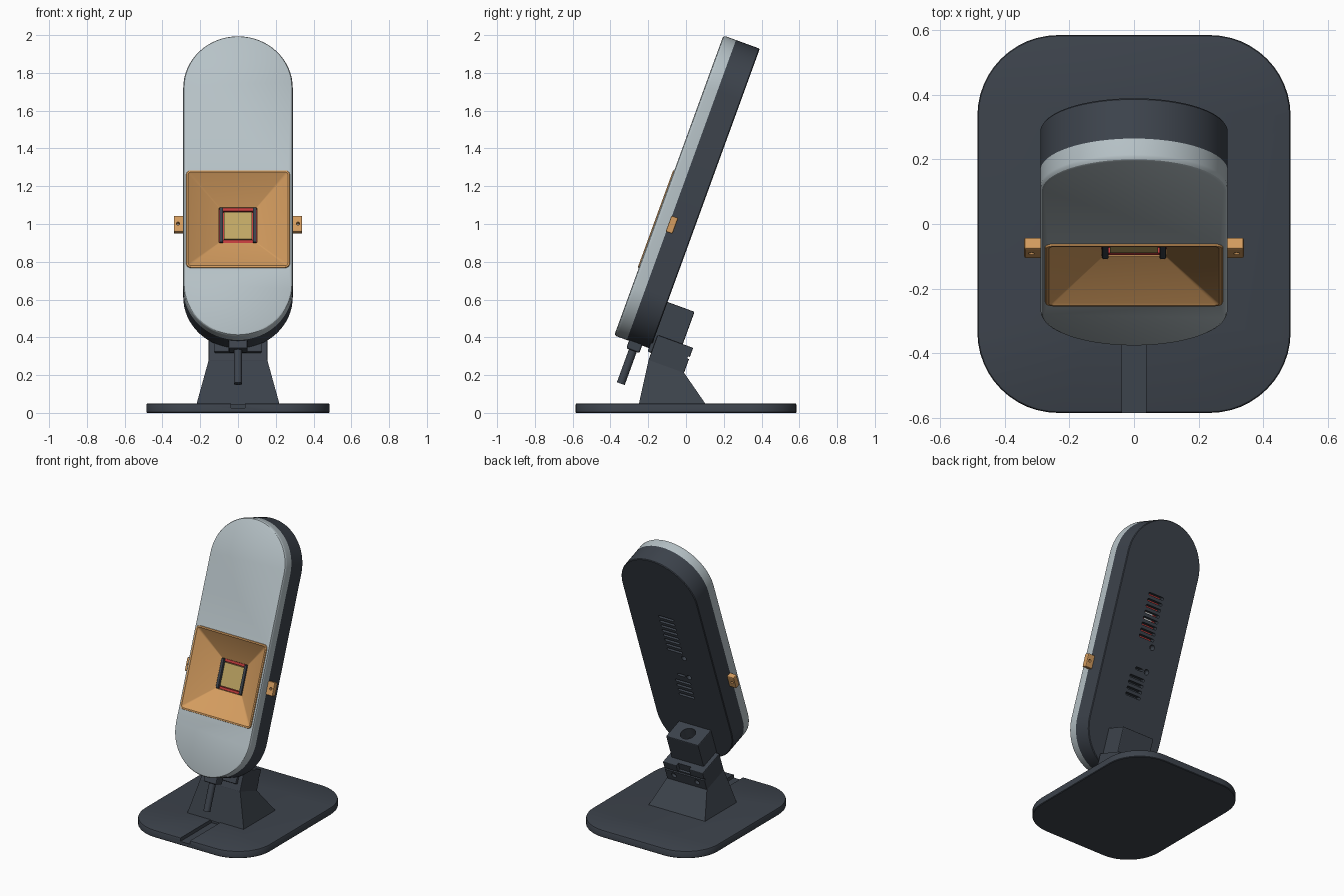
import bpy, bmesh, math
from mathutils import Matrix, Vector

if "Cube" in bpy.data.objects:
    bpy.data.objects.remove(bpy.data.objects["Cube"])

# Tilted frame of the body: x across, y into the body, z along its length
TILT = Matrix.Translation((0, -0.38, 0.41)) @ Matrix.Rotation(math.radians(-20), 4, 'X')
FLAT = Matrix.Identity(4)


def material(name, rgb):
    m = bpy.data.materials.new(name)
    m.diffuse_color = (*rgb, 1)
    m.use_nodes = True
    m.node_tree.nodes["Principled BSDF"].inputs["Base Color"].default_value = m.diffuse_color
    return m


DARK = material("charcoal plastic", (0.046, 0.056, 0.072))
GREY = material("pale grey plastic", (0.47, 0.54, 0.57))
ORANGE = material("orange plastic", (0.66, 0.335, 0.115))
RED = material("red board", (0.53, 0.045, 0.045))
TAN = material("tan sensor", (0.53, 0.39, 0.13))
WHITE = material("white chip", (0.75, 0.75, 0.75))


def loft(name, loops, mat, frame=TILT, caps=(True, True), smooth=True):
    """Skin a sequence of equal-length closed loops."""
    bm = bmesh.new()
    rings = [[bm.verts.new(frame @ Vector(p)) for p in loop] for loop in loops]
    n = len(rings[0])
    for a, b in zip(rings, rings[1:]):
        for i in range(n):
            bm.faces.new((a[i], a[(i + 1) % n], b[(i + 1) % n], b[i]))
    if caps[0]:
        bm.faces.new(rings[0][::-1])
    if caps[1]:
        bm.faces.new(rings[-1])
    bmesh.ops.recalc_face_normals(bm, faces=bm.faces)
    me = bpy.data.meshes.new(name)
    bm.to_mesh(me)
    bm.free()
    me.materials.append(mat)
    ob = bpy.data.objects.new(name, me)
    bpy.context.collection.objects.link(ob)
    if smooth:
        activate(ob)
        bpy.ops.object.shade_smooth_by_angle(angle=math.radians(30))
    return ob


def activate(ob):
    bpy.ops.object.select_all(action='DESELECT')
    ob.select_set(True)
    bpy.context.view_layer.objects.active = ob


def rounded(hx, hy, r, seg=6):
    """Points of a rounded rectangle around the origin."""
    pts = []
    for k, (sx, sy) in enumerate(((1, 1), (-1, 1), (-1, -1), (1, -1))):
        for i in range(seg + 1):
            a = math.pi / 2 * (k + i / seg)
            pts.append((sx * (hx - r) + r * math.cos(a), sy * (hy - r) + r * math.sin(a)))
    return pts


def upright(pts, y, cz, cx=0):
    return [(a + cx, y, b + cz) for a, b in pts]


def level(pts, z, cy=0):
    return [(a, b + cy, z) for a, b in pts]


def box(name, x, y, z, mat, frame=TILT, bevel=0):
    c = [(x[0], y[0]), (x[1], y[0]), (x[1], y[1]), (x[0], y[1])]
    ob = loft(name, [[(a, b, h) for a, b in c] for h in z], mat, frame, smooth=False)
    if bevel:
        mod = ob.modifiers.new("bevel", 'BEVEL')
        mod.width, mod.segments = bevel, 2
        activate(ob)
        bpy.ops.object.modifier_apply(modifier="bevel")
    return ob


def cut(target, *cutters):
    for c in cutters:
        mod = target.modifiers.new("cut", 'BOOLEAN')
        mod.object, mod.solver = c, 'EXACT'
        activate(target)
        bpy.ops.object.modifier_apply(modifier="cut")
        bpy.data.objects.remove(c)


# Body: pale front panel and dark back shell, both pill shaped
LEN, CZ, HORN = 0.845, 0.845, 0.655


def pill(inset, y):
    r = 0.29 - inset
    return upright(rounded(r, LEN - inset, r - 0.0005, 16), y, CZ)


panel = loft("front_panel", [pill(0.012, 0), pill(0.005, 0.004), pill(0.001, 0.011),
                             pill(0, 0.018), pill(0, 0.071)], GREY)
shell = loft("back_shell", [pill(0, 0.071), pill(0, 0.2), pill(0.004, 0.205)], DARK)
for part in (panel, shell):
    cut(part, box("cutter", (-.266, .266), (-.05, .132), (HORN - .266, HORN + .266), part.data.materials[0]))

# Vents in the back: an upper and a lower stack of slots, each with a round hole
vents = [(0, 1.19 - i * 0.04, 0.06) for i in range(8)] + [(0, 0.64 - i * 0.04, 0.06) for i in range(4)]
vents += [(-0.06, 0.865, 0.018), (-0.06, 0.70, 0.018), (0.0, 0.70, 0.03)]
for x, z, half in vents:
    hz = 0.018 if half == 0.018 else 0.009
    pts = rounded(half, hz, hz * 0.95, 4)
    cut(shell, loft("cutter", [upright(pts, y, z, x) for y in (0.165, 0.3)], DARK, smooth=False))
box("circuit_board", (-0.09, 0.09), (0.164, 0.169), (0.88, 1.24), RED)
box("board_chip", (-0.03, 0.03), (0.168, 0.172), (1.02, 1.09), WHITE)

# Square horn: rounded rim funnelling to the sensor
rim = [(0.27, 0.02, 0.025), (0.275, 0.0, 0.025), (0.273, -0.006, 0.025), (0.264, -0.006, 0.016),
       (0.258, 0.0, 0.012), (0.1, 0.095, 0.004), (0.1, 0.125, 0.004)]
loft("horn", [upright(rounded(h, h, r, 4), y, HORN) for h, y, r in rim], ORANGE, caps=(False, False))

# Sensor at the throat of the horn
box("sensor_board", (-.1, .1), (.118, .126), (HORN - .1, HORN + .1), RED)
box("sensor", (-.075, .075), (.098, .12), (HORN - .077, HORN + .077), TAN)
for s in (-1, 1):
    box("sensor_rail", sorted((s * .079, s * .099)), (.085, .12), (HORN - .097, HORN + .097), DARK, bevel=.004)
    box("sensor_clip", (-.079, .079), (.1, .12), sorted((HORN + s * .082, HORN + s * .098)), RED)

# Side knobs with a small pin hole
for s in (-1, 1):
    knob = box("side_knob", sorted((s * .28, s * .34)), (.068, .106), (HORN - .045, HORN + .045), ORANGE, bevel=.006)
    hole = rounded(.009, .009, .0085, 3)
    cut(knob, loft("cutter", [upright(hole, y, HORN, s * .318) for y in (0, .2)], ORANGE, smooth=False))

# Cable and plug below the body
loft("cable", [level(rounded(.022, .022, .0215), z, .12) for z in (-.228, 0.03)], DARK)
box("cable_plug", (-.05, .05), (.083, .157), (-.042, .04), DARK, bevel=.008)

# Mounting block on the back, with a round socket in its top
block = box("mount_block", (-.125, .125), (.195, .357), (-.02, .263), DARK, bevel=.006)
socket = rounded(.05, .05, .0495, 6)
cut(block, loft("cutter", [level(socket, z, .285) for z in (.18, .4)], DARK, smooth=False))

# Clamp around the block, split at the back with two bolt holes
clamp = box("clamp", (-.155, .155), (.215, .415), (-.065, .081), DARK, bevel=.005)
cut(clamp, box("cutter", (-.05, .05), (.39, .5), (.03, .2), DARK),
    box("cutter", (-.2, .2), (.405, .5), (.018, .03), DARK))
for s in (-1, 1):
    bolt = rounded(.018, .018, .0175, 4)
    cut(clamp, loft("cutter", [upright(bolt, y, -.015, s * .09) for y in (.395, .5)], DARK, smooth=False))

# Flared neck
loft("neck", [[(-.22, -.25, .045), (.22, -.25, .045), (.22, .105, .045), (-.22, .105, .045)],
              [(-.155, -.198, .28), (.155, -.198, .28), (.155, -.01, .212), (-.155, -.01, .212)]],
     DARK, FLAT, smooth=False)

# Base plate with a cable groove at the front
base = loft("base", [level(rounded(.485 - i, .585 - i, .25 - i, 12), z) for i, z in
                     ((.004, 0), (0, .004), (0, .042), (.003, .048), (.008, .05))], DARK, FLAT)
cut(base, box("cutter", (-.037, .037), (-.7, -.24), (.026, .1), DARK, FLAT))
